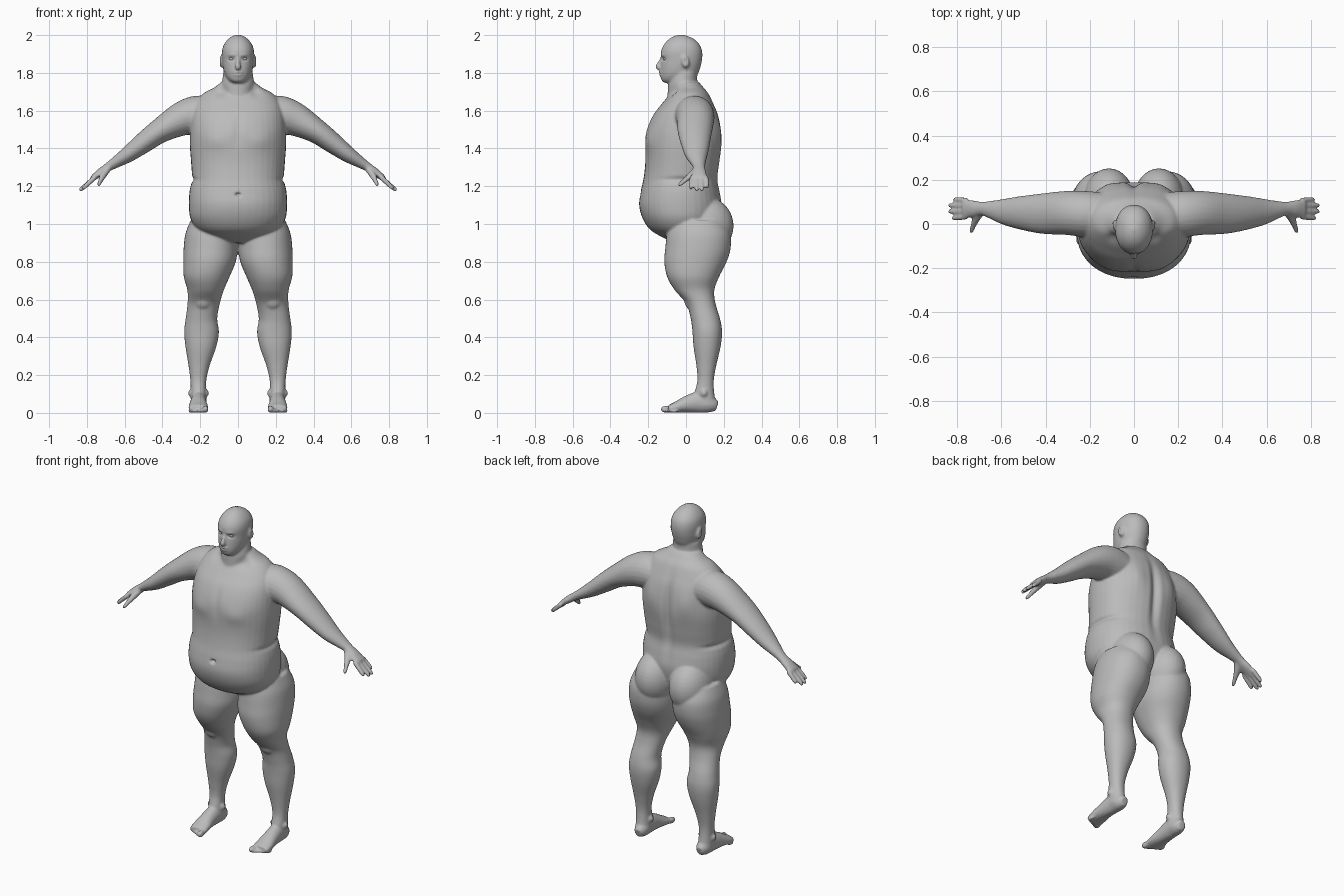
import bpy, bmesh, math
from mathutils import Vector, Matrix

cube = bpy.data.objects.get("Cube")
if cube:
    bpy.data.objects.remove(cube)

skin = bpy.data.materials.new("grey_clay")
skin.use_nodes = True
grey = (0.5, 0.5, 0.5, 1)
skin.diffuse_color = grey
skin.node_tree.nodes["Principled BSDF"].inputs["Base Color"].default_value = grey

bm = bmesh.new()
SIDES = (1, -1)


def smooth_rows(rows, steps=5):
    """Catmull-Rom interpolation between section rows."""
    rows = [Vector(r) for r in rows]
    out = []
    for i in range(len(rows) - 1):
        b, c = rows[i], rows[i + 1]
        a = rows[i - 1] if i else b
        d = rows[min(i + 2, len(rows) - 1)]
        for k in range(steps):
            t = k / steps
            out.append(b + 0.5 * t * ((c - a) + t * ((2 * a - 5 * b + 4 * c - d)
                       + t * (3 * b - a - 3 * c + d))))
    return out + [rows[-1]]


def skin_rings(rings):
    loops = [[bm.verts.new(p) for p in ring] for ring in rings]
    n = len(loops[0])
    for lo, hi in zip(loops, loops[1:]):
        for i in range(n):
            j = (i + 1) % n
            bm.faces.new((lo[i], lo[j], hi[j], hi[i]))
    bm.faces.new(loops[0][::-1])
    bm.faces.new(loops[-1])


def oval(centre, u, v, power=2.0, n=40):
    ring = []
    for i in range(n):
        a = math.tau * i / n
        c, s = math.cos(a), math.sin(a)
        ring.append(centre + u * math.copysign(abs(c) ** (2 / power), c)
                    + v * math.copysign(abs(s) ** (2 / power), s))
    return ring


def column(rows, side=1, power=2.0):
    """Level ovals from rows of z, inner x, outer x, front y, back y."""
    rings = []
    for z, x0, x1, y0, y1 in smooth_rows(rows):
        centre = Vector((side * (x0 + x1) / 2, (y0 + y1) / 2, z))
        rings.append(oval(centre, Vector(((x1 - x0) / 2, 0, 0)),
                          Vector((0, (y1 - y0) / 2, 0)), power))
    skin_rings(rings)


def limb(rows, side=1, ref=(0, 1, 0)):
    """Ovals square to a path, from rows of x, y, z, thickness, width along ref."""
    rows = smooth_rows(rows)
    pts = [Vector((side * r[0], r[1], r[2])) for r in rows]
    rings = []
    for i, r in enumerate(rows):
        t = (pts[min(i + 1, len(pts) - 1)] - pts[max(i - 1, 0)]).normalized()
        v = Vector(ref)
        v = (v - t * v.dot(t)).normalized()
        rings.append(oval(pts[i], t.cross(v) * r[3], v * r[4], n=24))
    skin_rings(rings)


def blob(centre, radii, tilt=0):
    m = Matrix.Translation(centre) @ Matrix.Rotation(tilt, 4, 'X') @ Matrix.Diagonal((*radii, 1))
    bmesh.ops.create_uvsphere(bm, u_segments=32, v_segments=20, radius=1, matrix=m)


# torso with hanging belly
torso = [(.90, .08, -.06, .10), (.93, .15, -.125, .13), (.97, .215, -.19, .16),
         (1.03, .252, -.23, .18), (1.10, .26, -.248, .19), (1.17, .257, -.24, .18),
         (1.24, .244, -.225, .168), (1.32, .248, -.216, .178), (1.42, .255, -.215, .19),
         (1.50, .253, -.208, .186), (1.58, .245, -.172, .17), (1.64, .225, -.125, .145),
         (1.69, .185, -.085, .12), (1.72, .13, -.07, .095), (1.75, .09, -.06, .07)]
column([(z, -r, r, f, b) for z, r, f, b in torso], power=2.2)

# neck and head
neck = [(1.60, .10, -.11, .12), (1.68, .092, -.098, .09), (1.74, .086, -.095, .062),
        (1.80, .078, -.08, .06)]
column([(z, -r, r, f, b) for z, r, f, b in neck])
head = [(1.748, .03, -.115, -.04), (1.762, .052, -.13, .02), (1.79, .07, -.135, .06),
        (1.83, .08, -.134, .076), (1.87, .084, -.131, .085), (1.91, .085, -.133, .086),
        (1.945, .077, -.12, .075), (1.975, .056, -.095, .048), (1.993, .032, -.066, .014),
        (2.002, .008, -.035, -.018)]
column([(z, -r, r, f, b) for z, r, f, b in head], power=2.15)

# nose and lips
limb([(0, -.128, 1.878, .008, .008), (0, -.14, 1.85, .011, .012),
      (0, -.148, 1.832, .015, .014), (0, -.14, 1.822, .012, .01)])
blob((0, -.134, 1.802), (.026, .011, .006))
blob((0, -.132, 1.790), (.023, .011, .007))

leg = [(1.02, .02, .25, -.08, .2), (.95, .006, .278, -.10, .235), (.87, .003, .288, -.11, .236),
       (.80, .012, .29, -.115, .215), (.72, .045, .287, -.1, .175), (.65, .075, .268, -.06, .15),
       (.58, .096, .267, 0, .156), (.50, .11, .277, .025, .18), (.43, .101, .285, .034, .191),
       (.35, .115, .278, .04, .183), (.25, .15, .262, .055, .16), (.17, .168, .252, .06, .147),
       (.10, .168, .25, .045, .15), (.04, .165, .25, .05, .16)]
foot = [(.205, .165, .035, .022, .026), (.206, .13, .045, .04, .044), (.208, .07, .056, .042, .056),
        (.21, .01, .047, .045, .046), (.21, -.045, .032, .052, .031), (.208, -.09, .021, .052, .02)]
arm = [(.14, .04, 1.575, .095, .10), (.22, .045, 1.575, .104, .104), (.30, .05, 1.555, .09, .10),
       (.41, .047, 1.495, .066, .092), (.50, .05, 1.43, .055, .078), (.58, .055, 1.37, .043, .061),
       (.65, .065, 1.325, .03, .04), (.69, .07, 1.30, .023, .031), (.73, .07, 1.272, .021, .038),
       (.772, .069, 1.24, .015, .046)]
fingertips = [(.823, .026, 1.185), (.840, .056, 1.175), (.839, .085, 1.176), (.816, .113, 1.192)]

for s in SIDES:
    # ear and shoulder slope
    blob((s * .088, -.004, 1.86), (.012, .021, .034), .2)
    # leg, buttock, knee and foot
    column(leg, s, 2.15)
    blob((s * .113, .10, .99), (.118, .152, .155))
    blob((s * .185, .04, .60), (.055, .05, .06))
    limb(foot, s, (0, 0, 1))
    for x in (.168, .25):
        blob((s * x, .095, .105), (.014, .018, .02))
    for i in range(5):
        size = .019 if i == 0 else .0125 - .0006 * i
        blob((s * (.172 + .0205 * i), -.108 + .011 * i, size), (size * .85, .026, size))
    # arm, fingers and thumb
    limb(arm, s)
    for i, tip in enumerate(fingertips):
        base = Vector((.757, .032 + .025 * i, 1.248))
        tip = Vector(tip)
        limb([(*base, .013, .012), (*base.lerp(tip, .55), .0125, .0118),
              (*base.lerp(tip, .92), .0105, .0098), (*tip, .004, .004)], s)
    limb([(.685, .06, 1.295, .018, .016), (.712, .028, 1.26, .017, .018),
          (.728, -.01, 1.228, .0125, .0125), (.737, -.034, 1.208, .01, .01),
          (.739, -.04, 1.203, .004, .004)], s, (1, 0, 0))

# fuse all parts into one soft skin
bmesh.ops.recalc_face_normals(bm, faces=bm.faces)
mesh = bpy.data.meshes.new("body_parts")
bm.to_mesh(mesh)
bm.free()
parts = bpy.data.objects.new("body_parts", mesh)
bpy.context.collection.objects.link(parts)
remesh = parts.modifiers.new("fuse", 'REMESH')
remesh.mode = 'VOXEL'
remesh.voxel_size = .0065
soften = parts.modifiers.new("soften", 'SMOOTH')
soften.factor, soften.iterations = .5, 6
fused = bpy.data.meshes.new_from_object(parts.evaluated_get(bpy.context.evaluated_depsgraph_get()))
bpy.data.objects.remove(parts)

# sculpted dents and swellings: centre, reach, push
strokes = [((0, .19, 1.42), (.025, .08, .2), (0, -.022, 0)),       # spine groove
           ((0, -.245, 1.155), (.013, .05, .009), (0, .022, 0)),   # navel
           ((0, -.14, 1.796), (.024, .02, .003), (0, .006, 0)),    # mouth line
           ((0, -.21, 1.50), (.02, .08, .08), (0, .006, 0))]       # breastbone
for s in SIDES:
    strokes += [((s * .034, -.125, 1.874), (.017, .03, .009), (0, .011, 0)),      # eye socket
                ((s * .034, -.125, 1.895), (.022, .03, .007), (0, -.004, 0)),     # brow
                ((s * .12, -.2, 1.44), (.075, .08, .045), (0, -.009, 0)),         # chest
                ((s * .12, .18, 1.50), (.05, .08, .08), (0, .010, 0)),            # shoulder blade
                ((s * .25, .03, 1.235), (.07, .15, .014), (-s * .012, 0, 0)),     # flank fold
                ((s * .09, -.06, 1.70), (.03, .04, .03), (0, .012, -.004)),       # collar hollow
                ((s * .10, -.004, 1.862), (.012, .01, .016), (-s * .007, 0, 0))]  # ear hollow
for centre, reach, push in strokes:
    centre, push = Vector(centre), Vector(push)
    for v in fused.vertices:
        d = v.co - centre
        if abs(d.z) < 2.5 * reach[2] and abs(d.x) < 2.5 * reach[0]:
            q = sum((d[k] / reach[k]) ** 2 for k in range(3))
            if q < 7:
                v.co += push * math.exp(-q)

fused.materials.clear()
fused.materials.append(skin)
for p in fused.polygons:
    p.use_smooth = True
    p.material_index = 0
fused.name = "body"
body = bpy.data.objects.new("body", fused)
bpy.context.collection.objects.link(body)

# eyeballs
for s, side in zip(SIDES, ("left", "right")):
    eye = bmesh.new()
    bmesh.ops.create_uvsphere(eye, u_segments=20, v_segments=12, radius=1, matrix=Matrix.Translation(
        (s * .034, -.109, 1.874)) @ Matrix.Diagonal((.014, .011, .009, 1)))
    data = bpy.data.meshes.new("eye_" + side)
    eye.to_mesh(data)
    eye.free()
    data.materials.append(skin)
    for p in data.polygons:
        p.use_smooth = True
    bpy.context.collection.objects.link(bpy.data.objects.new("eye_" + side, data))
